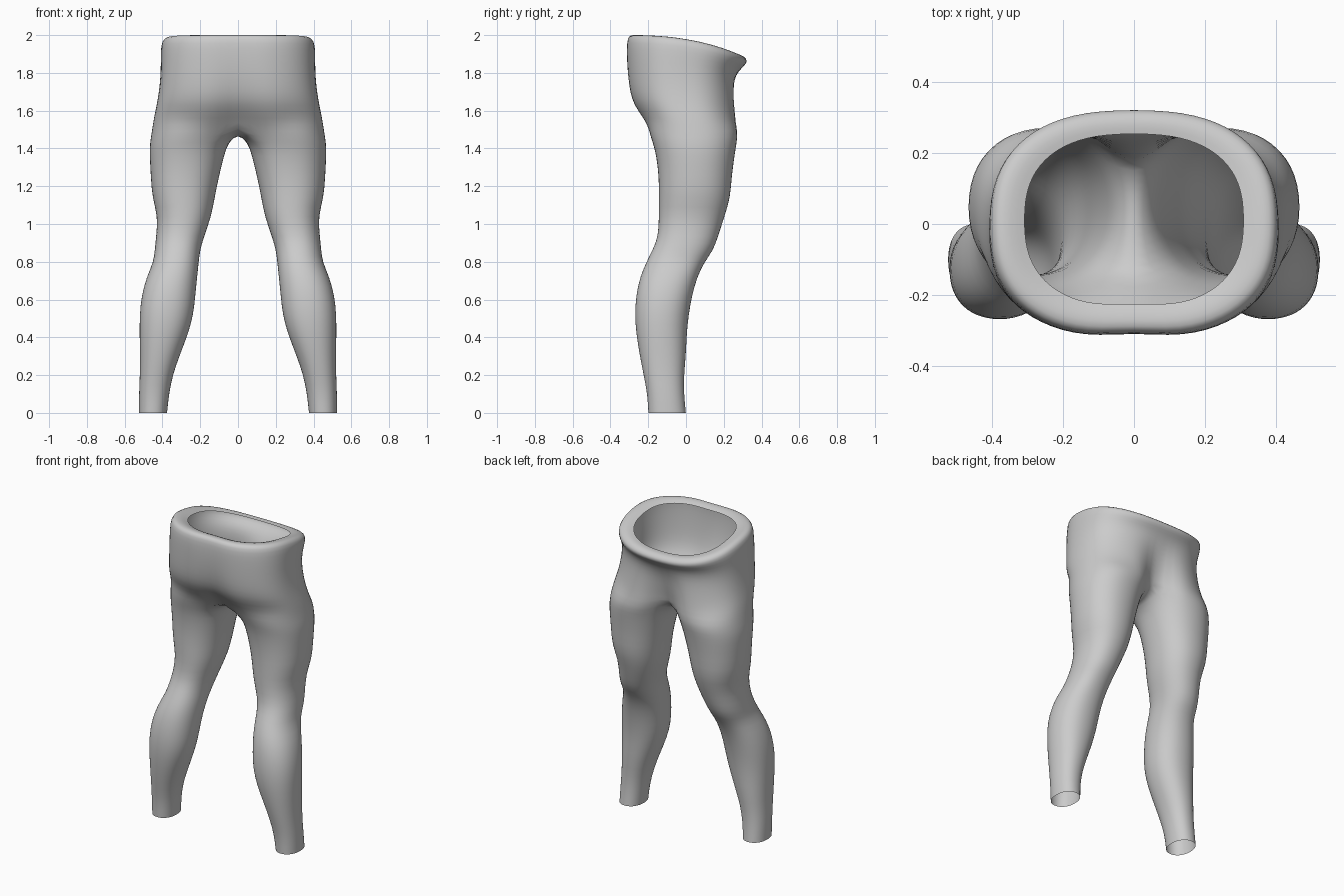
import bpy, bmesh
from math import sin, cos, pi, exp

cube = bpy.data.objects.get("Cube")
if cube:
    bpy.data.objects.remove(cube)

SIDES = 24
SEAM = 3  # ring points either side of the inner thigh that join the crotch seam

# leg sections: height, outer x, inner x, front y, back y
LEG = [
    (0.00, .525, .375, -.20, 0), (0.10, .525, .365, -.205, -.01),
    (0.20, .52, .345, -.225, -.01), (0.30, .52, .31, -.245, 0),
    (0.42, .522, .262, -.265, .005), (0.52, .522, .235, -.272, .015),
    (0.62, .512, .225, -.266, .033), (0.72, .485, .215, -.245, .06),
    (0.80, .448, .207, -.21, .10), (0.86, .442, .20, -.18, .145),
    (0.93, .435, .18, -.148, .17), (1.04, .425, .14, -.145, .205),
    (1.14, .456, .122, -.145, .237), (1.25, .463, .10, -.145, .243),
    (1.37, .47, .07, -.16, .26), (1.43, .468, .05, -.178, .27),
]
# hip sections: height, half width, front y, back y, front cleft, back cleft, tilt
HIPS = [
    (1.56, .447, -.24, .28, .06, .12, 0), (1.63, .432, -.29, .273, .04, .08, 0),
    (1.70, .42, -.31, .268, .03, .05, 0), (1.78, .412, -.318, .267, .02, .02, .2),
    (1.86, .41, -.322, .28, .015, 0, .5), (1.93, .41, -.324, .31, .015, 0, .8),
    (1.985, .406, -.32, .328, .015, 0, 1), (2.002, .385, -.302, .312, .012, 0, 1),
    (2.00, .35, -.265, .285, .01, 0, 1), (1.985, .31, -.235, .255, .01, 0, 1),
]
# crotch seam from front to back: y, z
CROTCH = [(-.16, 1.525), (-.10, 1.495), (-.04, 1.48), (.02, 1.48),
          (.07, 1.49), (.11, 1.515), (.15, 1.555)]


def power(v, n):
    return abs(v) ** (2 / n) * (1 if v >= 0 else -1)


def leg_ring(bm, z, outer, inner, front, back):
    cx, rx = (outer + inner) / 2, (outer - inner) / 2
    cy, ry = (front + back) / 2, (back - front) / 2
    ring = []
    for i in range(SIDES):
        a = 2 * pi * i / SIDES
        ring.append(bm.verts.new((cx - rx * power(cos(a), 2.2),
                                  cy - ry * power(sin(a), 2.2), z)))
    return ring


def hip_ring(bm, z, width, front, back, cleft_f, cleft_b, tilt):
    cy, ry = (front + back) / 2, (back - front) / 2
    count = SIDES - 2 * SEAM
    ring = []
    for i in range(count + 1):
        b = pi * i / count
        x = 0 if i in (0, count) else width * power(sin(b), 2.5)
        y = cy - ry * power(cos(b), 2.5)
        drop = tilt * .12 * max(0, (y + .32) / .64) ** 2.5
        dip = exp(-(x / .09) ** 2)
        y += cleft_f * dip if i < count / 2 else -cleft_b * dip
        ring.append(bm.verts.new((x, y, z - drop)))
    return ring


def bridge(bm, low, high, closed):
    n = len(low)
    for i in range(n if closed else n - 1):
        j = (i + 1) % n
        bm.faces.new((low[j], low[i], high[i], high[j]))


bm = bmesh.new()

# one leg, from ankle to thigh
rings = [leg_ring(bm, *row) for row in LEG]

# top of the thigh, with its inner points pulled onto the crotch seam
top = leg_ring(bm, 1.49, .458, .01, -.197, .278)
for k, (y, z) in enumerate(CROTCH):
    top[SEAM - k].co = (0, y, z)
rings.append(top)
for low, high in zip(rings, rings[1:]):
    bridge(bm, low, high, True)

# half of the hips, ending in the turned-in waist rim
halves = [top[SEAM:SIDES - SEAM + 1]] + [hip_ring(bm, *row) for row in HIPS]
for low, high in zip(halves, halves[1:]):
    bridge(bm, low, high, False)

bmesh.ops.recalc_face_normals(bm, faces=bm.faces)
outer_face = max(bm.faces, key=lambda f: f.calc_center_median().x)
if outer_face.normal.x < 0:
    bmesh.ops.reverse_faces(bm, faces=bm.faces)

mesh = bpy.data.meshes.new("trousers")
bm.to_mesh(mesh)
bm.free()
for poly in mesh.polygons:
    poly.use_smooth = True
trousers = bpy.data.objects.new("trousers", mesh)
bpy.context.collection.objects.link(trousers)

# mirror to the other leg and soften
mirror = trousers.modifiers.new("mirror", 'MIRROR')
mirror.use_clip = True
mirror.merge_threshold = .002
soften = trousers.modifiers.new("soften", 'SUBSURF')
soften.levels = soften.render_levels = 1

# plain grey cloth
cloth = bpy.data.materials.new("grey cloth")
cloth.use_nodes = True
colour = (.6, .6, .6, 1)
cloth.diffuse_color = colour
cloth.node_tree.nodes["Principled BSDF"].inputs["Base Color"].default_value = colour
mesh.materials.append(cloth)
